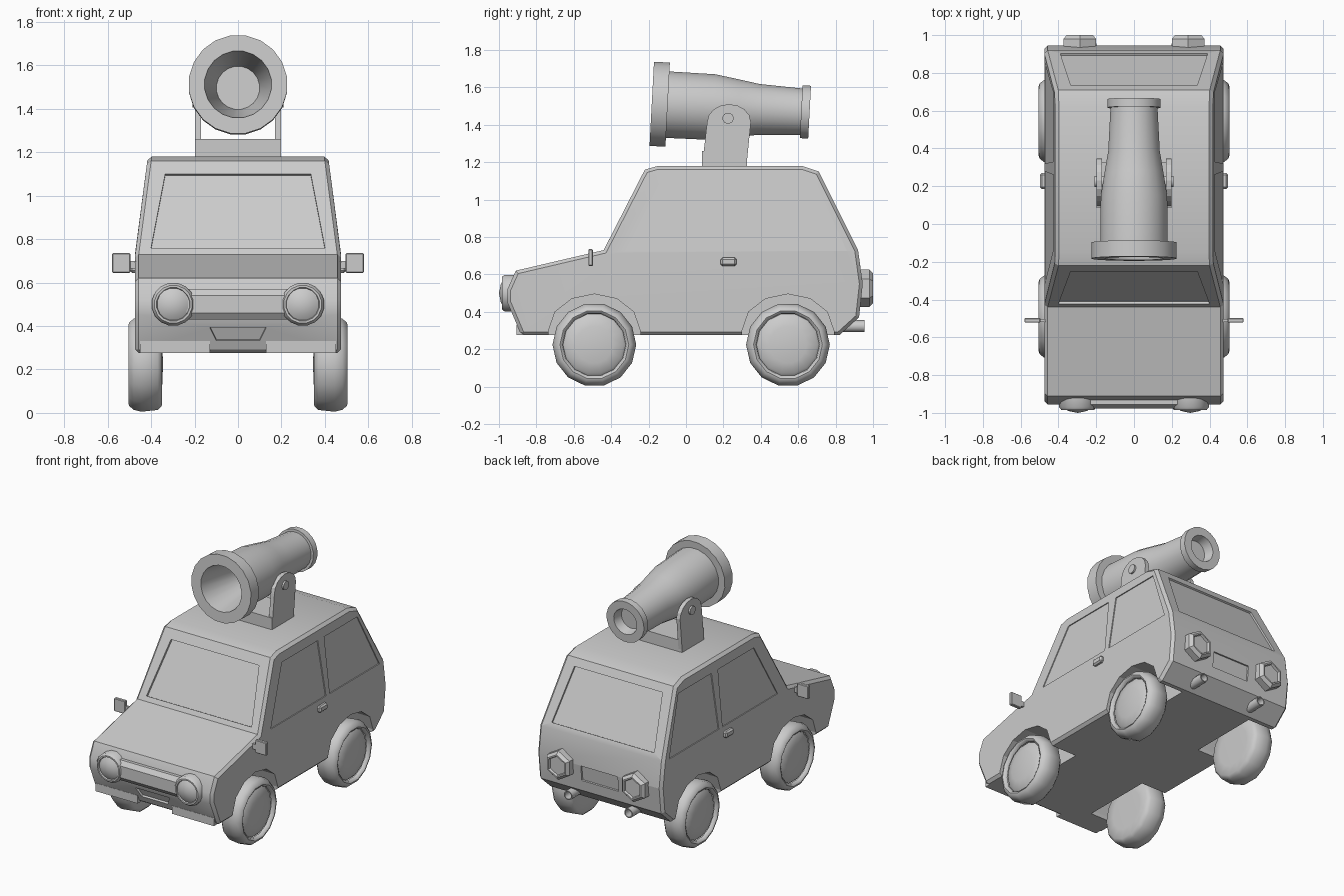
import bpy, bmesh, math
from mathutils import Vector, Matrix

if "Cube" in bpy.data.objects:
    bpy.data.objects.remove(bpy.data.objects["Cube"])

grey = bpy.data.materials.new("plain_grey")
grey.diffuse_color = (0.6, 0.6, 0.6, 1)
grey.use_nodes = True
grey.node_tree.nodes["Principled BSDF"].inputs["Base Color"].default_value = grey.diffuse_color


def finish(name, bm, smooth=None):
    bmesh.ops.recalc_face_normals(bm, faces=bm.faces)
    me = bpy.data.meshes.new(name)
    bm.to_mesh(me)
    bm.free()
    ob = bpy.data.objects.new(name, me)
    bpy.context.collection.objects.link(ob)
    me.materials.append(grey)
    bpy.ops.object.select_all(action='DESELECT')
    ob.select_set(True)
    bpy.context.view_layer.objects.active = ob
    if smooth:
        bpy.ops.object.shade_smooth_by_angle(angle=math.radians(smooth))
    return ob


def add_prism(bm, pts, vec):
    """Polygon swept along a vector."""
    vec = Vector(vec)
    a = [bm.verts.new(p) for p in pts]
    b = [bm.verts.new(Vector(p) + vec) for p in pts]
    bm.faces.new(a)
    bm.faces.new(b[::-1])
    for i in range(len(a)):
        j = (i + 1) % len(a)
        bm.faces.new((a[i], a[j], b[j], b[i]))


def prism(name, pts, vec, bevel=0):
    bm = bmesh.new()
    add_prism(bm, pts, vec)
    if bevel:
        bmesh.ops.bevel(bm, geom=bm.edges[:], offset=bevel, segments=1, affect='EDGES')
    return finish(name, bm)


def box(name, x, y, z, bevel=0):
    pts = [(x[0], y[0], z[0]), (x[1], y[0], z[0]), (x[1], y[1], z[0]), (x[0], y[1], z[0])]
    return prism(name, pts, (0, 0, z[1] - z[0]), bevel)


def lathe(name, profile, origin, axis, sides, smooth=40):
    """Revolve (distance, radius) points around an axis."""
    bm = bmesh.new()
    rot = Vector((0, 0, 1)).rotation_difference(Vector(axis)).to_matrix().to_4x4()
    mat = Matrix.Translation(origin) @ rot
    rings = []
    for t, r in profile:
        if r == 0:
            rings.append([bm.verts.new(mat @ Vector((0, 0, t)))])
        else:
            rings.append([bm.verts.new(mat @ Vector((r * math.cos(a), r * math.sin(a), t)))
                          for a in (2 * math.pi * (i + .5) / sides for i in range(sides))])
    for p, q in zip(rings, rings[1:]):
        for i in range(sides):
            j = (i + 1) % sides
            f = [p[i % len(p)], p[j % len(p)], q[j % len(q)], q[i % len(q)]]
            bm.faces.new(list(dict.fromkeys(f)))
    return finish(name, bm, smooth)


# body shell: side profile, with the cabin leaning inwards above the waist
def half_width(z):
    return 0.475 - 0.06 * max(0, z - 0.73) / 0.45


lower = [(0.92, 0.73), (0.945, 0.55), (0.925, 0.37), (0.82, 0.275), (-0.88, 0.275),
         (-0.955, 0.45), (-0.955, 0.52), (-0.91, 0.62), (-0.44, 0.73)]
upper = [(-0.22, 1.16), (-0.15, 1.18), (0.62, 1.18), (0.71, 1.15)]
bm = bmesh.new()
side = {s: [bm.verts.new((s * half_width(z), y, z)) for y, z in lower + upper] for s in (-1, 1)}
n, k = len(lower + upper), len(lower)
for s in (-1, 1):
    bm.faces.new(side[s][:k])
    bm.faces.new([side[s][0]] + side[s][k - 1:])
for i in range(n):
    j = (i + 1) % n
    bm.faces.new((side[-1][i], side[-1][j], side[1][j], side[1][i]))
bmesh.ops.recalc_face_normals(bm, faces=bm.faces)
rim = [e for e in bm.edges if e.calc_face_angle(0) > math.radians(60)]
bmesh.ops.bevel(bm, geom=rim, offset=0.018, segments=1, affect='EDGES')
body = finish("body", bm, 25)

# cutters: wheel wells, windows and rear plate recess
bm = bmesh.new()
AXLES = (-0.49, 0.545)
arch = [(-0.25, 0.2), (-0.245, 0.3), (-0.21, 0.40), (-0.12, 0.47), (0, 0.495),
        (0.12, 0.47), (0.21, 0.40), (0.245, 0.3), (0.25, 0.2)]
door_glass = [(-0.32, 0.725), (0.28, 0.725), (0.26, 1.10), (-0.13, 1.10)]
rear_glass = [(0.32, 0.725), (0.86, 0.725), (0.69, 1.10), (0.33, 1.10)]
for s in (-1, 1):
    for y in AXLES:
        add_prism(bm, [(s * 0.27, y + dy, z) for dy, z in arch], (s * 0.3, 0, 0))
    for poly in (door_glass, rear_glass):
        add_prism(bm, [(s * (half_width(z) - 0.007), y, z) for y, z in poly], (s * 0.1, 0, 0))


def screen(bottom, top, wb, wt, f0, f1, depth):
    a, b = Vector((0, *bottom)), Vector((0, *top))
    nrm = (b - a).cross(Vector((1, 0, 0))).normalized()
    if nrm.y * a.y < 0:
        nrm = -nrm
    lo, hi = a.lerp(b, f0) - nrm * depth, a.lerp(b, f1) - nrm * depth
    X = Vector((1, 0, 0))
    add_prism(bm, [lo - X * wb, lo + X * wb, hi + X * wt, hi - X * wt], nrm * 0.1)


screen((-0.44, 0.73), (-0.22, 1.16), 0.40, 0.335, 0.07, 0.86, 0.015)
screen((0.92, 0.73), (0.71, 1.15), 0.39, 0.335, 0.08, 0.88, 0.012)
screen((0.925, 0.37), (0.945, 0.55), 0.14, 0.14, 0.4, 0.98, 0.012)
screen((-0.88, 0.275), (-0.955, 0.45), 0.10, 0.13, 0.33, 0.68, 0.015)
cutter = finish("cutter", bm)
cutter.hide_render = True
mod = body.modifiers.new("cut", 'BOOLEAN')
mod.object = cutter
mod.operation = 'DIFFERENCE'
mod.solver = 'EXACT'
bpy.context.view_layer.objects.active = body
bpy.ops.object.modifier_apply(modifier=mod.name)
bpy.data.objects.remove(cutter)

# front bumper and grille bar
for s in (-1, 1):
    box("front_bumper", sorted((s * 0.13, s * 0.45)), (-0.905, -0.86), (0.275, 0.33))
prism("grille_bar", [(-0.26, -0.9, 0.43), (-0.26, -0.955, 0.43), (-0.26, -0.978, 0.46),
                     (-0.26, -0.978, 0.54), (-0.26, -0.955, 0.57), (-0.26, -0.9, 0.57)], (0.52, 0, 0))

tyre = [(-0.08, 0), (-0.075, 0.13), (-0.075, 0.195), (-0.055, 0.216), (0.02, 0.224), (0.055, 0.215),
        (0.075, 0.198), (0.08, 0.184), (0.073, 0.172), (0.055, 0.168)]
hub = [(0.05, 0.168), (0.062, 0.155), (0.076, 0.1), (0.08, 0)]
for s in (-1, 1):
    tag = "left" if s < 0 else "right"
    # wheels
    for y, end in zip(AXLES, ("front", "rear")):
        lathe(f"{end}_{tag}_tyre", tyre, (s * 0.425, y, 0.224), (s, 0, 0), 14, 50)
        lathe(f"{end}_{tag}_hub", hub, (s * 0.425, y, 0.224), (s, 0, 0), 14, 50)
    # headlights, tail lights, exhausts
    lathe(f"{tag}_headlight", [(0, 0), (0, 0.1), (0.07, 0.1), (0.085, 0.088), (0.085, 0.078),
                               (0.075, 0.075), (0.09, 0.05), (0.1, 0)],
          (s * 0.298, -0.9, 0.5), (0, -1, 0), 16)
    lathe(f"{tag}_tail_light", [(0, 0), (0, 0.1), (0.075, 0.1), (0.095, 0.08), (0.095, 0.07),
                                (0.08, 0.065), (0.08, 0)],
          (s * 0.287, 0.905, 0.525), (0, 1, 0), 6, 20)
    lathe(f"{tag}_exhaust", [(0, 0), (0, 0.032), (0.115, 0.032), (0.115, 0.025), (0.05, 0.025), (0.05, 0)],
          (s * 0.23, 0.84, 0.323), (0, 1, 0), 10)
    # mirror, door handle
    box(f"{tag}_mirror_stem", sorted((s * 0.46, s * 0.51)), (-0.518, -0.502), (0.665, 0.70))
    box(f"{tag}_mirror", sorted((s * 0.495, s * 0.58)), (-0.522, -0.498), (0.645, 0.735), 0.004)
    box(f"{tag}_door_handle", sorted((s * 0.46, s * 0.498)), (0.185, 0.27), (0.645, 0.69), 0.01)
    # cannon bracket arm with rounded top, and its pin
    arc = [(0.23 + 0.117 * math.cos(a), 1.415 + 0.095 * math.sin(a))
           for a in (math.pi * i / 8 for i in range(9))]
    outline = [(0.085, 1.17), (0.322, 1.17)] + arc
    prism(f"{tag}_bracket_arm", [(s * 0.17, y, z) for y, z in outline], (s * 0.028, 0, 0))
    lathe(f"{tag}_pin", [(0, 0), (0, 0.03), (0.05, 0.03), (0.05, 0)],
          (s * 0.16, 0.225, 1.435), (s, 0, 0), 12)
box("bracket_base", (-0.198, 0.198), (0.086, 0.325), (1.17, 1.26))

# cannon: closed turned profile from bore, around the muzzle, to the breech recess
barrel = [(0.30, 0), (0.30, 0.10), (0.0, 0.155), (0, 0.228), (0.085, 0.228), (0.085, 0.18),
          (0.33, 0.178), (0.46, 0.157), (0.57, 0.138), (0.80, 0.126), (0.80, 0.143),
          (0.845, 0.143), (0.845, 0.088), (0.78, 0.075), (0.78, 0)]
lathe("cannon", barrel, (0, -0.183, 1.512), (0, 1, -0.053), 20)
